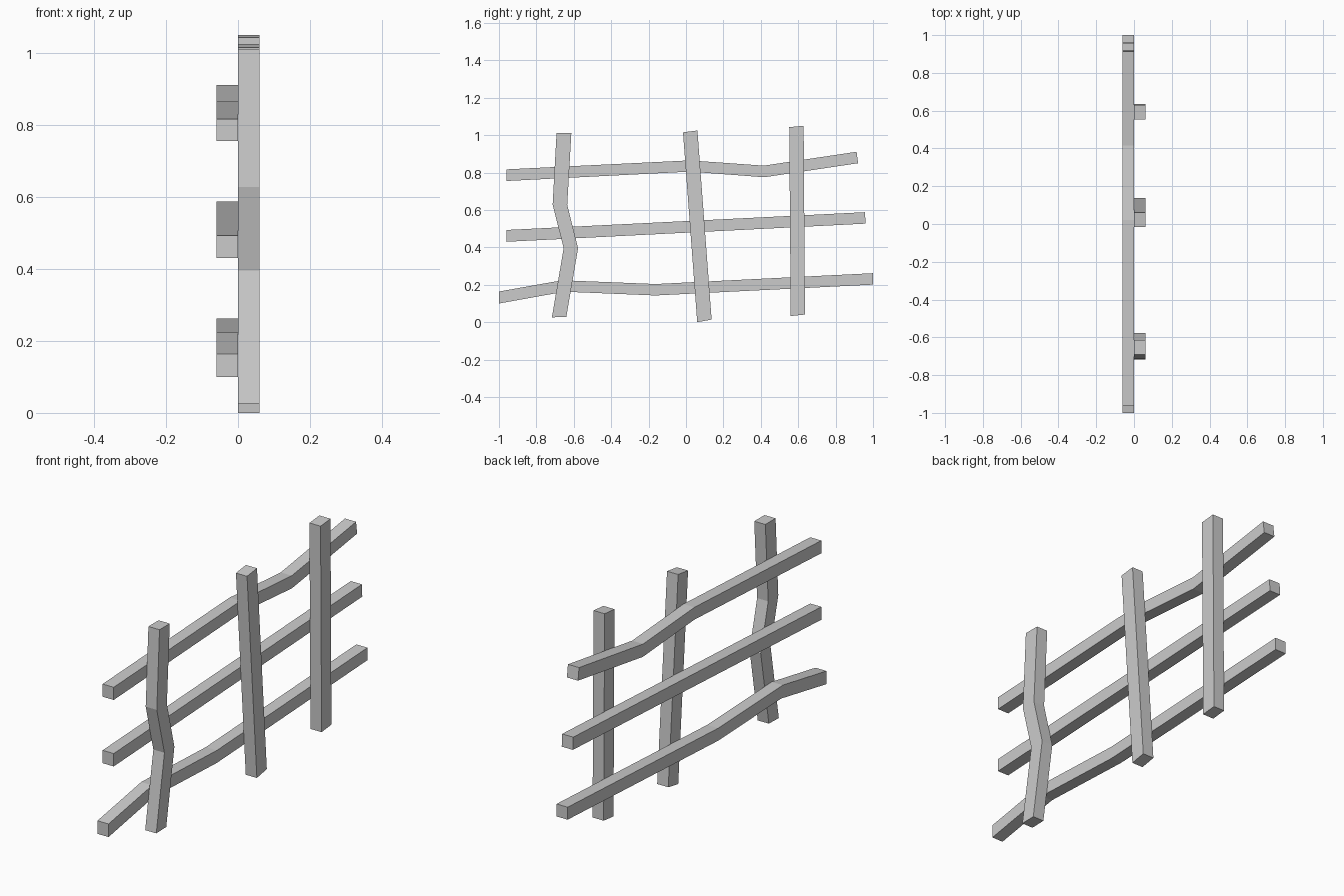
import bpy

if "Cube" in bpy.data.objects:
    bpy.data.objects.remove(bpy.data.objects["Cube"])


def bar(name, side_a, side_b, x0, x1):
    """Square bar whose (y, z) outline runs between two matching edge paths."""
    verts = []
    for a, b in zip(side_a, side_b):
        verts += [(x0, *a), (x1, *a), (x1, *b), (x0, *b)]
    n = len(side_a)
    faces = [(0, 1, 2, 3)]
    for i in range(n - 1):
        for k in range(4):
            j = (k + 1) % 4
            faces.append((4 * i + k, 4 * i + 4 + k, 4 * i + 4 + j, 4 * i + j))
    e = 4 * (n - 1)
    faces.append((e + 3, e + 2, e + 1, e))
    # Rails are listed bottom edge then top edge, posts right edge then left edge
    mesh = bpy.data.meshes.new(name)
    mesh.from_pydata(verts, [], faces)
    mesh.update()
    obj = bpy.data.objects.new(name, mesh)
    bpy.context.collection.objects.link(obj)
    return obj


T = 0.06  # bar thickness

# Horizontal rails on the -x side: lower edge, upper edge
rails = {
    "bottom_rail": ([(-1, .1), (-.65, .163), (-.163, .143), (1, .201)],
                    [(-1, .164), (-.662, .224), (-.163, .204), (1, .262)]),
    "middle_rail": ([(-.96, .43), (.96, .527)],
                    [(-.96, .493), (.957, .588)]),
    "top_rail": ([(-.96, .755), (.02, .805), (.418, .775), (.92, .85)],
                 [(-.96, .817), (.02, .865), (.416, .837), (.912, .911)]),
}
for name, (low, high) in rails.items():
    bar(name, low, high, -T, 0)

# Upright posts on the +x side: right edge, left edge, bottom to top
posts = {
    "bent_post": ([(-.64, .028), (-.577, .396), (-.635, .628), (-.613, 1.012)],
                  [(-.717, .026), (-.654, .396), (-.713, .628), (-.692, 1.012)]),
    "leaning_post": ([(.137, .014), (.061, 1.025)],
                     [(.06, 0), (-.016, 1.015)]),
    "straight_post": ([(.636, .041), (.629, 1.05)],
                      [(.56, .033), (.552, 1.043)]),
}
for name, (right, left) in posts.items():
    bar(name, right, left, 0, T)
